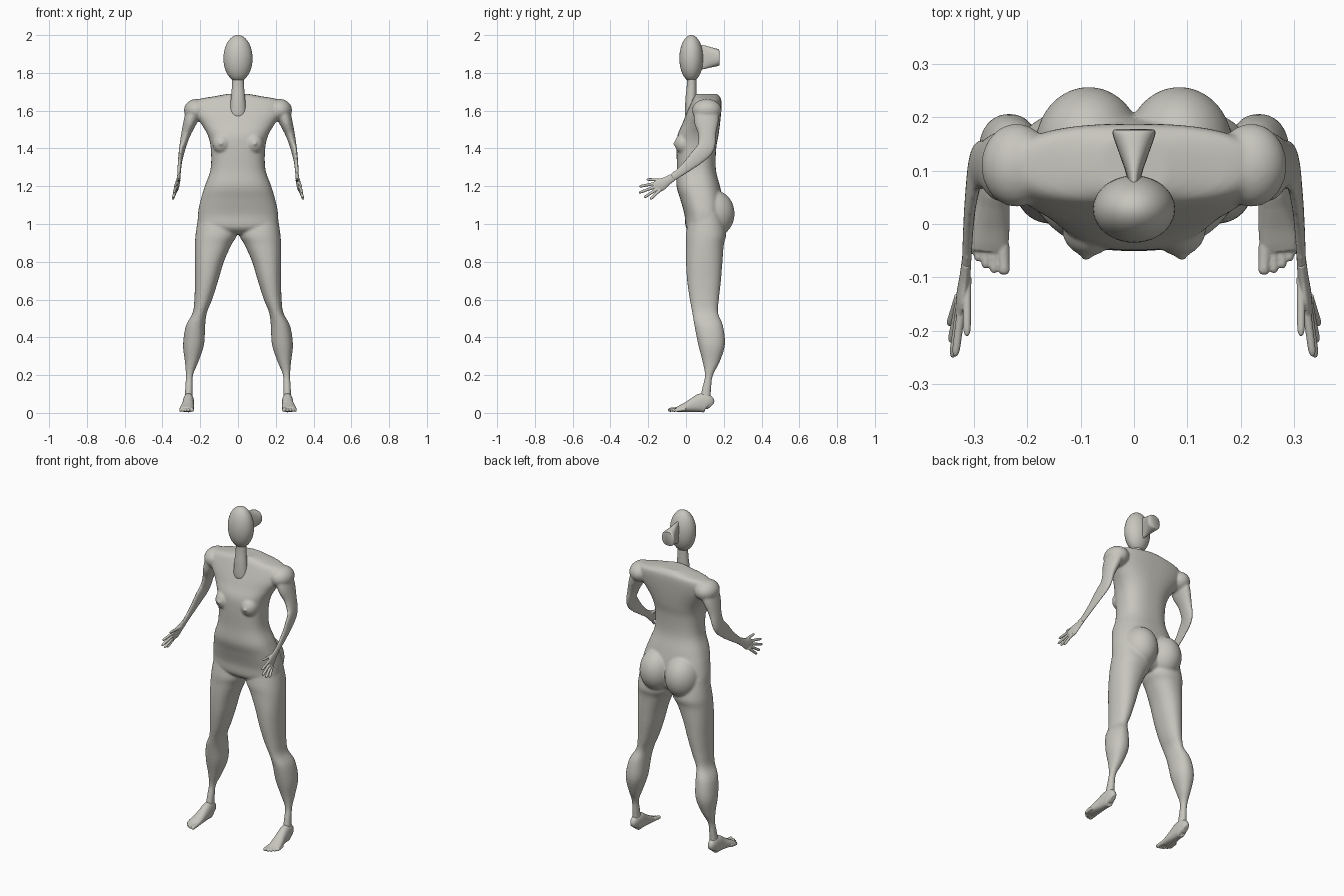
import bpy, bmesh, math
from mathutils import Vector, Matrix

old = bpy.data.objects.get("Cube")
if old:
    bpy.data.objects.remove(old, do_unlink=True)

clay = bpy.data.materials.new("warm_grey_clay")
clay.use_nodes = True
COLOUR = (0.57, 0.56, 0.51, 1)
clay.diffuse_color = COLOUR
clay.node_tree.nodes["Principled BSDF"].inputs["Base Color"].default_value = COLOUR


def spline(rows, steps):
    """Sample a smooth curve through rows of numbers."""
    out = []
    for i in range(len(rows) - 1):
        a, b, c, d = (rows[max(0, min(len(rows) - 1, i + k))] for k in (-1, 0, 1, 2))
        for j in range(steps):
            t = j / steps
            out.append([q + t * ((r - p) / 2 + t * ((2 * p - 5 * q + 4 * r - s) / 2
                        + t * (3 * q - p - 3 * r + s) / 2)) for p, q, r, s in zip(a, b, c, d)])
    return out + [list(rows[-1])]


def loft(bm, rows, side=1, level=False, power=2.0, steps=4, sides=28):
    """Skin rings given as (x, y, z, radius across, radius deep)."""
    rows = spline(rows, steps)
    pts = [Vector((r[0] * side, r[1], r[2])) for r in rows]
    rings = []
    for i, p in enumerate(pts):
        u, v = Vector((1, 0, 0)), Vector((0, 1, 0))
        if not level:
            t = (pts[min(i + 1, len(pts) - 1)] - pts[max(i - 1, 0)]).normalized()
            u = (u - t * t.x).normalized()
            v = t.cross(u)
        ring = []
        for k in range(sides):
            a = math.tau * k / sides
            c, s = math.cos(a), math.sin(a)
            c = math.copysign(abs(c) ** (2 / power), c)
            s = math.copysign(abs(s) ** (2 / power), s)
            ring.append(bm.verts.new(p + u * c * rows[i][3] + v * s * rows[i][4]))
        rings.append(ring)
    for a, b in zip(rings, rings[1:]):
        for k in range(sides):
            n = (k + 1) % sides
            bm.faces.new((a[k], a[n], b[n], b[k]))
    bm.faces.new(rings[0])
    bm.faces.new(rings[-1])


def box_rows(rows):
    """Turn (z, x0, x1, y0, y1) limits into level loft rows."""
    return [((x0 + x1) / 2, (y0 + y1) / 2, z, (x1 - x0) / 2, (y1 - y0) / 2)
            for z, x0, x1, y0, y1 in rows]


def ball(bm, centre, radii):
    m = Matrix.Translation(centre) @ Matrix.Diagonal((*radii, 1))
    bmesh.ops.create_uvsphere(bm, u_segments=40, v_segments=28, radius=1, matrix=m)


def finish(bm, name, voxel=0, smooth=0):
    bmesh.ops.recalc_face_normals(bm, faces=bm.faces)
    mesh = bpy.data.meshes.new(name)
    bm.to_mesh(mesh)
    bm.free()
    mesh.materials.append(clay)
    ob = bpy.data.objects.new(name, mesh)
    bpy.context.scene.collection.objects.link(ob)
    if voxel:
        fuse = ob.modifiers.new("fuse", 'REMESH')
        fuse.mode = 'VOXEL'
        fuse.voxel_size = voxel
        fuse.use_smooth_shade = True
        relax = ob.modifiers.new("relax", 'SMOOTH')
        relax.iterations = smooth
    bpy.ops.object.select_all(action='DESELECT')
    bpy.context.view_layer.objects.active = ob
    ob.select_set(True)
    bpy.ops.object.shade_smooth_by_angle(angle=math.radians(50))


# Torso, from the groin up to the flat shoulder yoke
TORSO = [(.945, .1, .04, .15), (.98, .2, .0, .19), (1.05, .212, -.008, .2),
         (1.13, .197, -.03, .195), (1.2, .176, -.05, .18), (1.29, .145, -.048, .158),
         (1.4, .144, -.05, .16), (1.47, .16, -.045, .172), (1.53, .195, -.02, .18),
         (1.58, .23, .0, .185), (1.63, .24, .022, .188), (1.66, .21, .036, .186),
         (1.675, .13, .045, .178), (1.688, .06, .055, .165)]
# Leg, from hip down to ankle
LEG = [(1.06, .01, .208, .02, .19), (.95, .004, .224, .0, .212), (.89, .035, .228, .0, .2),
       (.8, .075, .229, .0, .193), (.7, .105, .228, .006, .185), (.6, .137, .231, .02, .174),
       (.53, .165, .24, .033, .17), (.46, .174, .276, .045, .196), (.36, .18, .291, .065, .206),
       (.27, .21, .281, .088, .178), (.2, .238, .276, .1, .143), (.14, .24, .279, .088, .134),
       (.06, .24, .284, .07, .13)]
# Arm, bent forward at the elbow and ending at the wrist
ARM = [(.225, .11, 1.62, .045, .065), (.252, .108, 1.545, .036, .066),
       (.276, .112, 1.475, .025, .048), (.294, .105, 1.405, .017, .047),
       (.304, .06, 1.355, .012, .042), (.31, -.0, 1.3, .01, .03),
       (.314, -.075, 1.243, .009, .021), (.317, -.1, 1.228, .009, .024)]

body = bmesh.new()
loft(body, box_rows([(z, -w, w, y0, y1) for z, w, y0, y1 in TORSO]), level=True, power=2.5, sides=48)
for s in (1, -1):
    loft(body, box_rows(LEG), s, level=True, power=2.2, sides=36)
    loft(body, ARM, s)
    ball(body, (.085 * s, .145, 1.055), (.1, .112, .125))      # buttock
    ball(body, (.22 * s, .11, 1.602), (.066, .078, .06))       # shoulder
    ball(body, (.085 * s, -.008, 1.425), (.05, .052, .055))    # breast
    ball(body, (.09 * s, -.055, 1.425), (.012, .014, .012))    # nipple
finish(body, "body", .006, 8)

# Hands: a palm with four fanned fingers and a thumb
FINGERS = [((.313, -.1, 1.232), (.313, -.21, 1.236)),
           ((.322, -.15, 1.218), (.335, -.248, 1.198)),
           ((.326, -.155, 1.2), (.34, -.25, 1.165)),
           ((.328, -.15, 1.187), (.343, -.222, 1.14)),
           ((.328, -.135, 1.182), (.346, -.19, 1.13))]
PALM = [(.314, -.07, 1.247, .009, .021), (.317, -.1, 1.228, .01, .024),
        (.322, -.135, 1.207, .011, .033), (.327, -.168, 1.191, .008, .028)]
# Feet: heel to ball, then five toes
FOOT = [(.262, .132, .035, .014, .022), (.262, .115, .05, .025, .046),
        (.262, .08, .053, .029, .05), (.264, .04, .042, .031, .038),
        (.268, 0, .03, .035, .026), (.272, -.035, .021, .037, .017),
        (.273, -.05, .018, .034, .012)]
TOES = [(.243, -.095), (.262, -.092), (.278, -.083), (.292, -.07), (.304, -.056)]


def digit(bm, start, tip, radius, side):
    a, b = Vector(start), Vector(tip)
    shape = ((0, 1), (.5, .9), (.85, .85), (.97, .55), (1, .2))
    loft(bm, [(*a.lerp(b, t), radius * k, radius * k) for t, k in shape], side, sides=14)


for s, word in ((1, "left"), (-1, "right")):
    hand = bmesh.new()
    loft(hand, PALM, s)
    for start, tip in FINGERS:
        digit(hand, start, tip, .0085, s)
    finish(hand, word + "_hand", .002, 2)

    foot = bmesh.new()
    loft(foot, FOOT, s, power=2.3)
    for i, (x, y) in enumerate(TOES):
        r = .0125 if i == 0 else .0095
        digit(foot, (x * .9 + .027, y + .055, .02), (x, y, r + .003), r, s)
    finish(foot, word + "_foot", .003, 2)

# Neck, standing proud of the chest at its foot
neck = bmesh.new()
loft(neck, [(0, .032, 1.56, .034, .026), (0, .027, 1.58, .043, .032), (0, .027, 1.66, .038, .03),
            (0, .03, 1.73, .032, .026), (0, .03, 1.8, .031, .025)], level=True)
finish(neck, "neck")

# Plain egg-shaped head
head = bmesh.new()
ball(head, (0, .028, 1.877), (.077, .063, .123))
finish(head, "head")

# Hair bun: widens sideways and narrows in height towards the back
bun = bmesh.new()
loft(bun, [(0, .05, 1.883, .008, .07), (0, .09, 1.883, .014, .064), (0, .13, 1.882, .027, .054),
           (0, .168, 1.881, .04, .045), (0, .177, 1.881, .037, .04)], power=2.4)
finish(bun, "hair_bun")
